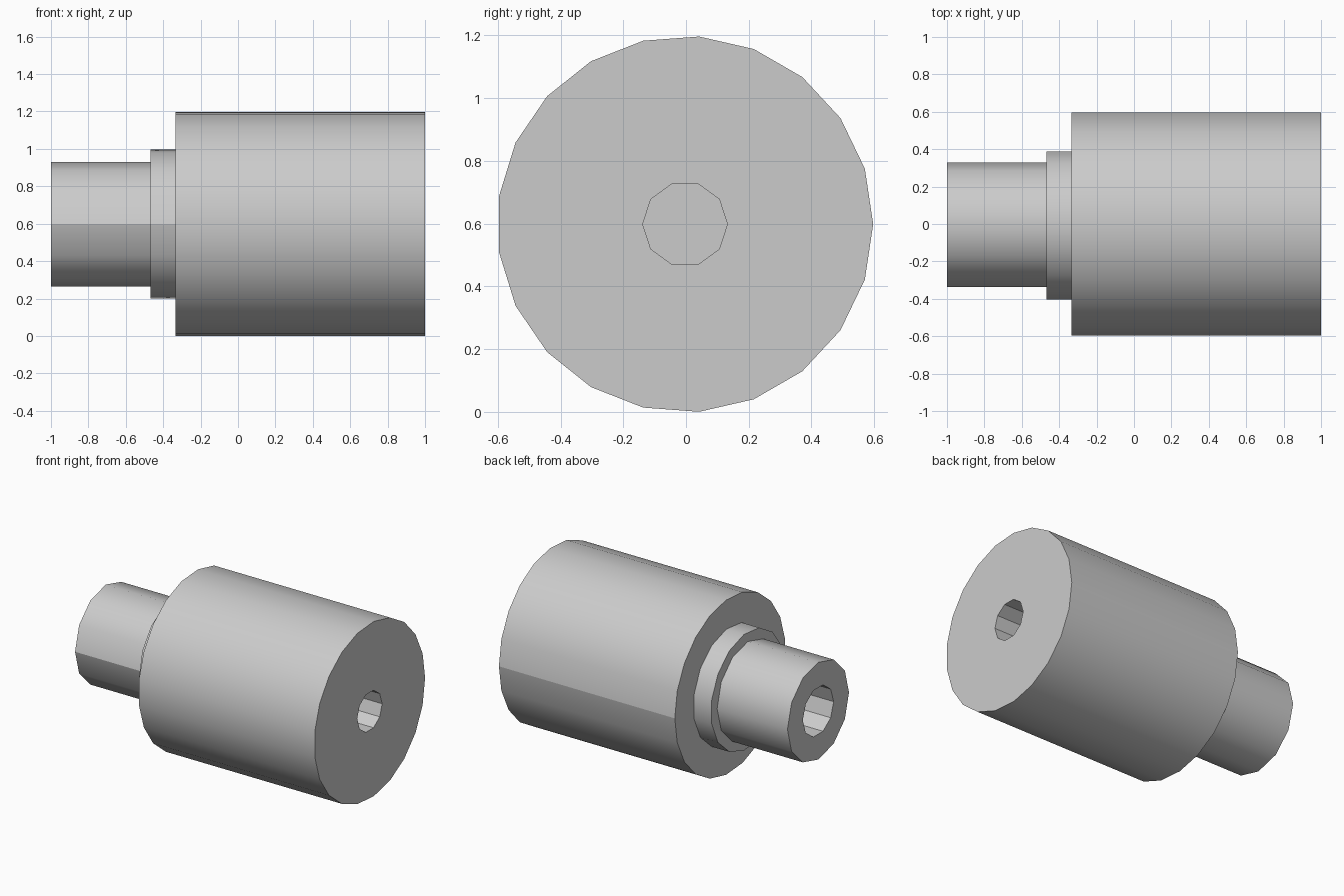
import bpy, bmesh, math

cube = bpy.data.objects.get("Cube")
if cube:
    bpy.data.objects.remove(cube, do_unlink=True)

AXIS_Y, AXIS_Z = -0.003, 0.598   # centre line of the turned part

grey = bpy.data.materials.new("plain_grey")
grey.use_nodes = True
COLOUR = (0.6, 0.6, 0.6, 1)
grey.diffuse_color = COLOUR
grey.node_tree.nodes["Principled BSDF"].inputs["Base Color"].default_value = COLOUR


def ring_of_verts(bm, x, radius, sides, start):
    """Closed polygon around the x axis; start = 1 or -1 puts a corner at +y or -y."""
    verts = []
    for i in range(sides):
        a = math.tau * i / sides
        verts.append(bm.verts.new((x, AXIS_Y + start * radius * math.cos(a),
                                   AXIS_Z + radius * math.sin(a))))
    edges = [bm.edges.new((verts[i], verts[i - 1])) for i in range(sides)]
    return verts, edges


def join(bm, a, b):
    for i in range(len(a)):
        bm.faces.new((a[i - 1], a[i], b[i], b[i - 1]))


def turned_part(name, x_closed, x_open, radius, sides, start, hole=None):
    """Cylinder along x; hole = (radius, sides, depth) is a blind bore in the x_open end."""
    bm = bmesh.new()
    near, _ = ring_of_verts(bm, x_closed, radius, sides, start)
    far, rim = ring_of_verts(bm, x_open, radius, sides, start)
    join(bm, near, far)
    bm.faces.new(near)
    if hole:
        h_radius, h_sides, depth = hole
        inward = math.copysign(depth, x_closed - x_open)
        mouth, mouth_rim = ring_of_verts(bm, x_open, h_radius, h_sides, start)
        floor, _ = ring_of_verts(bm, x_open + inward, h_radius, h_sides, start)
        join(bm, mouth, floor)
        bm.faces.new(floor)
        bmesh.ops.triangle_fill(bm, edges=rim + mouth_rim, use_beauty=True)
    else:
        bm.faces.new(far)
    bmesh.ops.recalc_face_normals(bm, faces=bm.faces[:])

    # smooth wall, sharp rims, bore facets and seam
    for f in bm.faces:
        f.smooth = True
    for e in bm.edges:
        e.smooth = e.calc_face_angle(0) < math.radians(33)
    bm.edges.get((near[0], far[0])).smooth = False

    mesh = bpy.data.meshes.new(name)
    bm.to_mesh(mesh)
    bm.free()
    mesh.materials.append(grey)
    obj = bpy.data.objects.new(name, mesh)
    bpy.context.collection.objects.link(obj)
    return obj


# Large drum with a small bore in its end
turned_part("main_drum", -0.333, 1.0, 0.6, 21, 1, hole=(0.135, 10, 0.667))
# Stepped shoulder
turned_part("shoulder_collar", -0.333, -0.467, 0.4, 15, -1)
# Narrow neck with a wider bore
turned_part("neck", -0.467, -1.0, 0.333, 12, -1, hole=(0.167, 10, 0.52))
